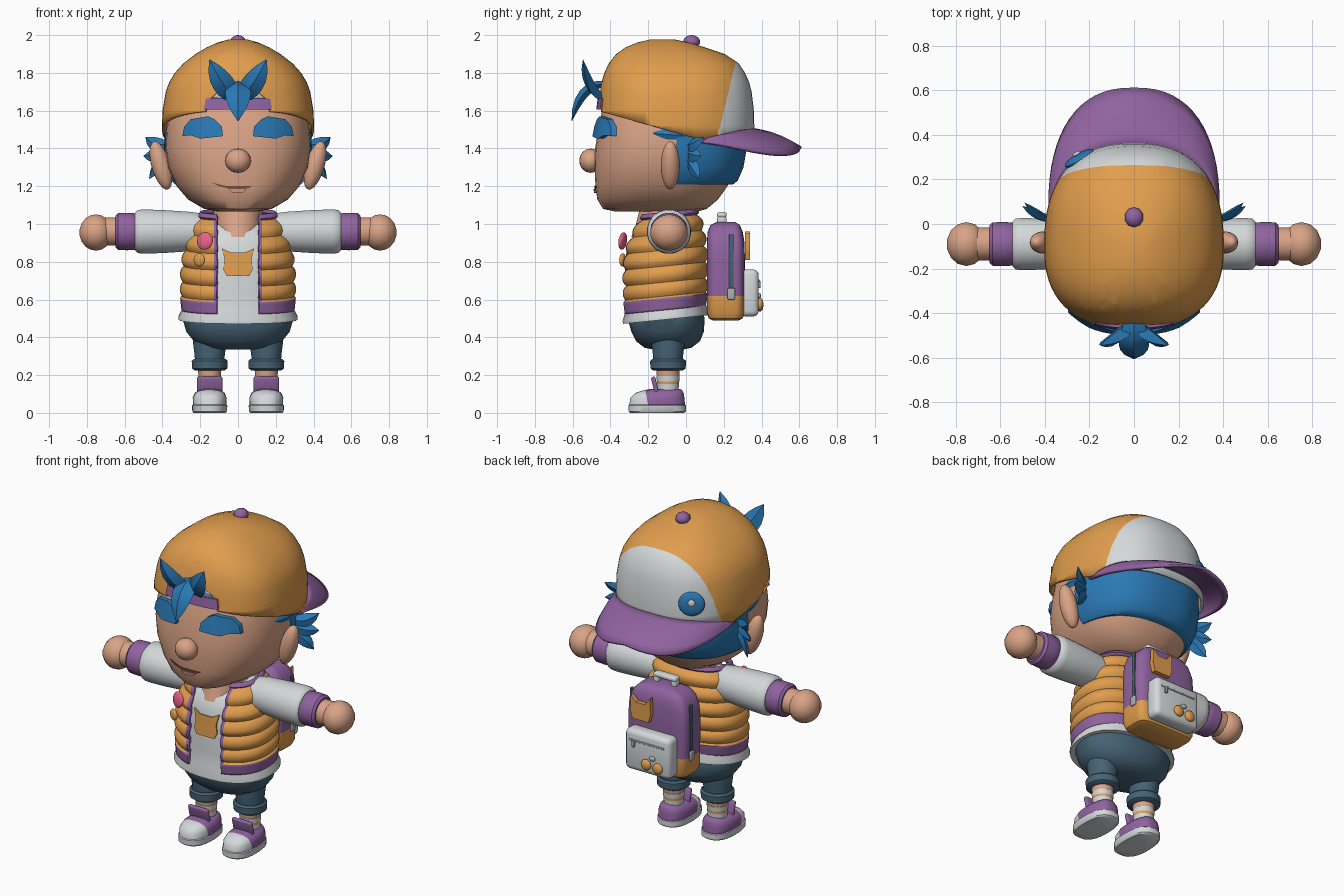
import bpy, bmesh, math
from mathutils import Vector, Matrix

if "Cube" in bpy.data.objects:
    bpy.data.objects.remove(bpy.data.objects["Cube"])

COL = dict(orange=(.75, .34, .075), purple=(.28, .125, .35), white=(.66, .69, .70), skin=(.70, .37, .24),
           blue=(.023, .19, .46), teal=(.06, .125, .18), pink=(.78, .12, .23), metal=(.40, .43, .45),
           mouth_brown=(.22, .09, .06))
MAT = {}
for k, c in COL.items():
    MAT[k] = bpy.data.materials.new(k)
    MAT[k].diffuse_color = (*c, 1)


def finish(name, bm, mats, rule=None, angle=40):
    """Turn a bmesh into a smooth object; rule(face centre) picks the colour."""
    bmesh.ops.recalc_face_normals(bm, faces=bm.faces)
    if rule:
        for f in bm.faces:
            f.material_index = int(rule(f.calc_center_median()))
    me = bpy.data.meshes.new(name)
    bm.to_mesh(me)
    bm.free()
    for m in mats.split():
        me.materials.append(MAT[m])
    ob = bpy.data.objects.new(name, me)
    bpy.context.collection.objects.link(ob)
    bpy.ops.object.select_all(action='DESELECT')
    ob.select_set(True)
    bpy.context.view_layer.objects.active = ob
    bpy.ops.object.shade_smooth_by_angle(angle=math.radians(angle))
    return ob


def cut(bm, co, no, clear=False):
    bmesh.ops.bisect_plane(bm, geom=bm.verts[:] + bm.edges[:] + bm.faces[:], plane_co=co, plane_no=no, clear_inner=clear)


def power(v, e):
    return math.copysign(abs(v) ** e, v)


def loft_bm(rings, n=2., segs=36, mid=None, cx=0, shear=0, caps=(True, True)):
    """Stack of superellipse rings (z, half width, front y, back y)."""
    bm = bmesh.new()
    loops = []
    for z, hw, yf, yb in rings:
        m = (yf + yb) / 2 if mid is None else mid
        lp = []
        for i in range(segs):
            a = 2 * math.pi * (i + .5) / segs
            s = power(math.sin(a), 2 / n)
            y = m + s * ((yb - m) if s > 0 else (m - yf))
            lp.append(bm.verts.new((cx + hw * power(math.cos(a), 2 / n), y, z + shear * (y + .1))))
        loops.append(lp)
    for a, b in zip(loops, loops[1:]):
        for i in range(segs):
            j = (i + 1) % segs
            bm.faces.new((a[i], a[j], b[j], b[i]))
    if caps[0]:
        bm.faces.new(loops[0][::-1])
    if caps[1]:
        bm.faces.new(loops[-1])
    return bm


def loft(name, rings, mats, rule=None, cuts=(), xf=None, angle=40, **kw):
    bm = loft_bm(rings, **kw)
    for co, no in cuts:
        cut(bm, co, no)
    if xf:
        bm.transform(xf)
    return finish(name, bm, mats, rule, angle)


def at(table, z):
    """Interpolate a ring table at height z."""
    z = min(max(z, table[0][0]), table[-1][0])
    for p, q in zip(table, table[1:]):
        if z <= q[0]:
            t = (z - p[0]) / (q[0] - p[0])
            return [u + (v - u) * t for u, v in zip(p, q)]


def front(table, n, mid):
    def surf(x, z):
        _, hw, yf, _ = at(table, z)
        return mid - (mid - yf) * max(0, 1 - (abs(x) / hw) ** n) ** (1 / n)
    return surf


def plate(name, pts, surf, mat, t=.006, depth=.01):
    """Outline in x, z wrapped on a surface and given thickness."""
    bm = bmesh.new()
    bm.faces.new([bm.verts.new((x, 0, z)) for x, z in pts])
    for i in range(-10, 11):
        cut(bm, (i * .035 + .001, 0, 0), (1, 0, 0))
    r = bmesh.ops.extrude_face_region(bm, geom=bm.faces[:])
    top = {v for v in r['geom'] if isinstance(v, bmesh.types.BMVert)}
    for v in bm.verts:
        v.co.y = surf(v.co.x, v.co.z) + (-t if v in top else depth)
    return finish(name, bm, mat)


def box(name, loc, size, mat, bevel=.02, rot=(0, 0, 0)):
    bm = bmesh.new()
    bmesh.ops.create_cube(bm, size=1, matrix=Matrix.Diagonal((*size, 1)))
    bmesh.ops.bevel(bm, geom=bm.edges[:], offset=bevel, segments=3, profile=.5, affect='EDGES')
    ob = finish(name, bm, mat)
    ob.location, ob.rotation_euler = loc, rot
    return ob


def ball(name, loc, size, mat, rot=(0, 0, 0), u=20, v=12):
    bm = bmesh.new()
    bmesh.ops.create_uvsphere(bm, u_segments=u, v_segments=v, radius=1)
    bm.transform(Matrix.Diagonal((*size, 1)))
    ob = finish(name, bm, mat, angle=60)
    ob.location, ob.rotation_euler = loc, rot
    return ob


def lock(name, p0, p1, p2, w, t, side):
    """Pointed hair lock along a bent path."""
    p0, p1, p2, side = map(Vector, (p0, p1, p2, side))
    bm, prev = bmesh.new(), None
    for i in range(7):
        u = i / 6
        c = p0 * (1 - u) ** 2 + p1 * 2 * u * (1 - u) + p2 * u * u
        tan = ((p1 - p0) * (1 - u) + (p2 - p1) * u).normalized()
        s = (side - tan * side.dot(tan)).normalized()
        k = (.55 + .9 * u) * (1 - u ** 2.5) + .03
        nn = tan.cross(s)
        ring = [bm.verts.new(c + d) for d in (s * w * k, nn * t * k, -s * w * k, -nn * t * k)]
        if prev:
            for j in range(4):
                bm.faces.new((prev[j], prev[(j + 1) % 4], ring[(j + 1) % 4], ring[j]))
        else:
            bm.faces.new(ring)
        prev = ring
    bm.faces.new(prev)
    return finish(name, bm, 'blue', angle=35)


# Head, nose, mouth, brows
HEAD = [(1.065, .10, -.37, .06), (1.08, .18, -.44, .11), (1.13, .265, -.47, .17), (1.2, .325, -.48, .22),
        (1.3, .37, -.485, .27), (1.4, .385, -.482, .30), (1.5, .38, -.465, .31), (1.6, .365, -.445, .31),
        (1.7, .33, -.41, .28), (1.8, .22, -.32, .18)]
loft('head', HEAD, 'skin', n=2.4, mid=-.1, segs=48)
face = front(HEAD, 2.4, -.1)
ball('nose', (0, -.505, 1.335), (.068, .06, .064), 'skin')
plate('mouth', [(-.14, 1.22), (-.06, 1.2), (.075, 1.2), (.05, 1.187), (-.04, 1.185), (-.1, 1.2)], face, 'mouth_brown')
plate('lower_lip', [(-.05, 1.184), (.045, 1.186), (.03, 1.168), (-.03, 1.165)], face, 'skin', t=.012)
BROW = [(.08, 1.465), (.085, 1.515), (.125, 1.555), (.16, 1.57), (.25, 1.555), (.285, 1.515), (.295, 1.465), (.25, 1.47), (.2, 1.452)]
for s, side in ((1, 'left'), (-1, 'right')):
    plate(side + '_brow', [(s * x, z) for x, z in BROW], face, 'blue', t=.028)
    ball(side + '_ear', (s * .408, -.083, 1.31), (.05, .05, .132), 'skin', rot=(0, s * .28, 0))
    # Side hair locks
    for i, (z0, tip) in enumerate(((1.42, (.49, .095, 1.46)), (1.38, (.50, .08, 1.36)), (1.34, (.47, .07, 1.24)))):
        lock(f'{side}_side_lock_{i}', (s * .37, .02, z0), (s * .43, .03, z0 - .02), (s * tip[0], tip[1], tip[2]), .045, .022, (0, .3, 1))
    lock(side + '_temple_lock', (s * .375, .0, 1.47), (s * .385, -.1, 1.47), (s * .365, -.2, 1.485), .04, .02, (0, 0, 1))

# Hair behind the ears
bm = loft_bm([(1.21, .335, -.4, .25), (1.23, .355, -.4, .275), (1.3, .385, -.4, .305), (1.4, .394, -.4, .322), (1.5, .385, -.4, .325)],
             n=2.4, mid=-.1, segs=48)
cut(bm, (0, -.05, 0), (0, 1, 0), True)
finish('back_hair', bm, 'blue')

# Cap crown with a white rear panel and a front opening
CAP = [(1.445, .40, -.475, .36), (1.52, .403, -.475, .362), (1.6, .40, -.47, .36), (1.7, .383, -.457, .348), (1.75, .365, -.448, .335),
       (1.8, .335, -.432, .313), (1.85, .29, -.41, .28), (1.9, .225, -.37, .205), (1.935, .165, -.32, .1), (1.96, .11, -.26, .02), (1.977, .05, -.19, -.06)]
bm = loft_bm(CAP, n=2.45, mid=-.1, segs=64, caps=(False, True))
cut(bm, (0, -.47, 1.6), (0, .28, 1), True)
panel = (Vector((0, .17, 1.47)), Vector((0, 1, -.24)))
cut(bm, *panel)
arch = []
for d in (5, 35, 65, 90, 115, 145, 175):
    a = math.radians(d)
    arch.append((Vector((.17 * math.cos(a), 0, 1.6 + .12 * math.sin(a))), Vector((math.cos(a) / .17, 0, math.sin(a) / .12))))
for co, no in arch:
    g = [f for f in bm.faces if f.calc_center_median().y < -.2 and abs(f.calc_center_median().x) < .25]
    g += list({e for f in g for e in f.edges}) + list({v for f in g for v in f.verts})
    bmesh.ops.bisect_plane(bm, geom=g, plane_co=co, plane_no=no)
hole = [f for f in bm.faces if f.calc_center_median().y < -.2 and all((f.calc_center_median() - co).dot(no) < 0 for co, no in arch)]
bmesh.ops.delete(bm, geom=hole, context='FACES')
cap = finish('cap_crown', bm, 'orange white', lambda c: (c - panel[0]).dot(panel[1]) > 0)
m = cap.modifiers.new('thickness', 'SOLIDIFY')
m.thickness, m.offset = .015, -1
ball('cap_button', (0, .03, 1.965), (.043, .045, .035), 'purple', u=10, v=8)
plate('cap_strap', [(-.18, 1.605), (.18, 1.605), (.17, 1.665), (-.17, 1.665)], front(CAP, 2.45, -.1), 'purple')
plate('hairline', [(-.19, 1.655), (.19, 1.655), (.12, 1.75), (-.12, 1.75)], face, 'blue', t=.004)

# Cap brim
bm, rows = bmesh.new(), []
for i in range(33):
    a = math.pi * (i / 32 - .5)
    s, c = power(math.sin(a), .83), power(math.cos(a), .83)
    pin = Vector((.375 * s, .06 + .285 * c, 1.445 + .065 * c))
    out = Vector((.385 * s, .06 + .552 * c, 1.44 - .03 * c - .045 * math.sin(2 * abs(a))))
    rows.append([bm.verts.new(pin.lerp(out, v / 5) + Vector((0, 0, .018 * math.sin(math.pi * v / 5) * c))) for v in range(6)])
for a, b in zip(rows, rows[1:]):
    for j in range(5):
        bm.faces.new((a[j], a[j + 1], b[j + 1], b[j]))
brim = finish('cap_brim', bm, 'purple')
brim.modifiers.new('thickness', 'SOLIDIFY').thickness = .018
# Round pin on the rear panel
ball('cap_pin', (-.245, .295, 1.6), (.075, .022, .072), 'blue', rot=(.1, 0, .52))
ball('cap_pin_spot', (-.258, .315, 1.615), (.02, .008, .02), 'white', rot=(.1, 0, .52))

# Front tuft
for s, side in ((1, 'left'), (-1, 'right')):
    lock(side + '_tuft', (s * .01, -.44, 1.67), (s * .08, -.53, 1.72), (s * .15, -.545, 1.87), .068, .03, (s * .8, 0, -.6))
lock('middle_tuft', (0, -.44, 1.74), (0, -.56, 1.74), (0, -.605, 1.545), .08, .03, (1, 0, 0))

# Shirt and neck
SHIRT = [(.495, .315, -.335, .12), (.51, .316, -.336, .12), (.56, .29, -.322, .105), (.65, .28, -.318, .10), (.8, .275, -.315, .1),
         (.9, .255, -.305, .09), (.97, .22, -.275, .07), (1.03, .14, -.2, .02)]
loft('shirt', SHIRT, 'white', n=2.3, mid=-.1, shear=.1)
loft('neck', [(.93, .115, -.29, .02), (1.0, .13, -.265, .04), (1.1, .13, -.24, .04)], 'skin')
chest = front(SHIRT, 2.3, -.1)
plate('shirt_print', [(-.06, .725), (.06, .725), (.078, .76), (.07, .81), (.085, .872), (.04, .85), (-.04, .85), (-.085, .872), (-.07, .81), (-.078, .76)],
      lambda x, z: chest(x, z + .02), 'orange', t=.008, depth=.02)

# Quilted vest, open at the front
VEST = [(.545, .30, -.335, .105), (.6, .306, -.342, .115), (.7, .31, -.348, .12), (.8, .303, -.348, .12), (.9, .283, -.333, .11),
        (1.0, .25, -.29, .09), (1.065, .20, -.25, .06)]
quilt = []
for i in range(50):
    z = .545 + .52 * i / 49
    _, hw, yf, yb = at(VEST, z)
    k = .022 * (1 - abs(math.sin(math.pi * (z - .61) / .085)) ** .6) if .61 < z < 1.035 else 0
    quilt.append((z, hw - k, yf + k, yb - k))
bm = loft_bm(quilt, n=2.3, mid=-.1, segs=48, shear=.1, caps=(False, False))
for x in (-.128, -.112, .112, .128):
    cut(bm, (x, 0, 0), (1, 0, 0))
cut(bm, (0, -.1, .61), (0, -.1, 1))
gap = [f for f in bm.faces if abs(f.calc_center_median().x) < .112 and f.calc_center_median().y < -.1]
bmesh.ops.delete(bm, geom=gap, context='FACES')
vest = finish('vest', bm, 'orange purple', lambda c: c.z - .1 * (c.y + .1) < .61 or c.z - .1 * (c.y + .1) > 1.035 or (abs(c.x) < .128 and c.y < -.1), 50)
m = vest.modifiers.new('thickness', 'SOLIDIFY')
m.thickness, m.offset = .02, -1
ball('pink_badge', (-.175, -.335, .91), (.045, .018, .047), 'pink', rot=(-.15, 0, -.35))
ball('orange_badge', (-.205, -.335, .81), (.032, .015, .035), 'orange', rot=(0, 0, -.4))


def tube(name, prof, mats, xf=None, cx=0, cy=0, **kw):
    return loft(name, [(z, r, cy - r, cy + r) for z, r in prof], mats, xf=xf, cx=cx, segs=24, **kw)


for s, side in ((1, 'left'), (-1, 'right')):
    # Arms
    xf = Matrix.Translation((0, -.09, .96)) @ Matrix.Rotation(s * math.pi / 2, 4, 'Y')
    tube(side + '_sleeve', [(.15, .09), (.25, .105), (.4, .115), (.5, .118), (.53, .115), (.545, .10)], 'white', xf)
    tube(side + '_cuff', [(.53, .09), (.54, .097), (.585, .1), (.635, .098), (.648, .085)], 'purple', xf)
    tube(side + '_wrist', [(.6, .075), (.72, .075)], 'skin', xf)
    ball(side + '_hand', (s * .752, -.09, .955), (.09, .1, .096), 'skin', u=14, v=9)
    # Legs
    x = s * .15
    tube(side + '_short_leg', [(.25, .078), (.3, .08), (.38, .09), (.42, .09)], 'teal', cx=x, cy=-.095)
    tube(side + '_short_cuff', [(.225, .08), (.235, .094), (.275, .096), (.285, .085)], 'teal', cx=x, cy=-.095)
    tube(side + '_shin', [(.17, .058), (.25, .064)], 'skin', cx=x, cy=-.095)
    tube(side + '_sock', [(.08, .058), (.12, .056), (.195, .062), (.2, .055)], 'white orange', cx=x, cy=-.095,
         rule=lambda c: .152 < c.z < .166, cuts=[((0, 0, h), (0, 0, 1)) for h in (.152, .166)])
    # Shoes
    loft(side + '_shoe', [(0, .085, -.295, -.01), (.008, .092, -.305, 0), (.04, .094, -.306, 0), (.044, .088, -.3, -.005), (.08, .09, -.295, -.008),
                          (.105, .08, -.27, -.012), (.12, .06, -.225, -.02), (.126, .04, -.19, -.03)], 'white purple', cx=x, n=2.5,
         cuts=[((0, 0, .042), (0, 0, 1)), ((0, -.2, .04), (0, 1, .2))], rule=lambda c: c.z > .042 and c.y + .2 + .2 * (c.z - .04) > 0)
    box(side + '_shoe_tongue', (x, -.165, .15), (.135, .024, .085), 'purple', .01, (.25, 0, 0))

# Hips
loft('shorts', [(.335, .1, -.17, -.02), (.345, .17, -.22, .03), (.38, .235, -.265, .075), (.43, .275, -.29, .095), (.5, .295, -.31, .1), (.53, .28, -.3, .09)],
     'teal', n=2.2, mid=-.1)

# Backpack
loft('backpack', [(.49, .16, .14, .28), (.5, .185, .12, .3), (.53, .2, .11, .312), (.8, .205, .11, .312), (.9, .198, .11, .31), (.96, .175, .115, .3),
                  (.995, .14, .13, .285), (1.01, .09, .16, .26)], 'purple orange', lambda c: c.z < .62, [((0, 0, .62), (0, 0, 1))], n=5, segs=48)
box('pack_pocket', (0, .335, .635), (.31, .1, .25), 'white', .03)
box('pocket_zip', (0, .384, .7), (.24, .01, .012), 'metal', .003)
box('pocket_zip_pull', (.09, .388, .68), (.018, .012, .04), 'metal', .004)
for x, z in ((.0, .575), (-.08, .57)):
    ball('pocket_charm', (x, .392, z), (.033, .018, .033), 'orange')
ball('charm_link', (-.04, .388, .62), (.02, .01, .015), 'metal')
plate('pack_patch', [(.02, .81), (.13, .81), (.145, .86), (.14, .95), (.105, .915), (.045, .915), (.01, .96), (.005, .86)],
      lambda x, z: .325, 'orange', t=.012, depth=.015)
for s, side in ((1, 'left'), (-1, 'right')):
    box(side + '_pack_zip', (s * .203, .24, .78), (.012, .025, .33), 'teal', .004)
    box(side + '_zip_pull', (s * .208, .24, .63), (.014, .04, .06), 'metal', .006)
    box(side + '_handle_post', (s * .06, .19, 1.015), (.035, .05, .05), 'white', .01)
box('pack_handle', (0, .19, 1.048), (.155, .05, .03), 'white', .012)

for m in bpy.data.materials:
    if m.users and not m.is_grease_pencil:
        m.use_nodes = True
        m.node_tree.nodes["Principled BSDF"].inputs["Base Color"].default_value = m.diffuse_color
